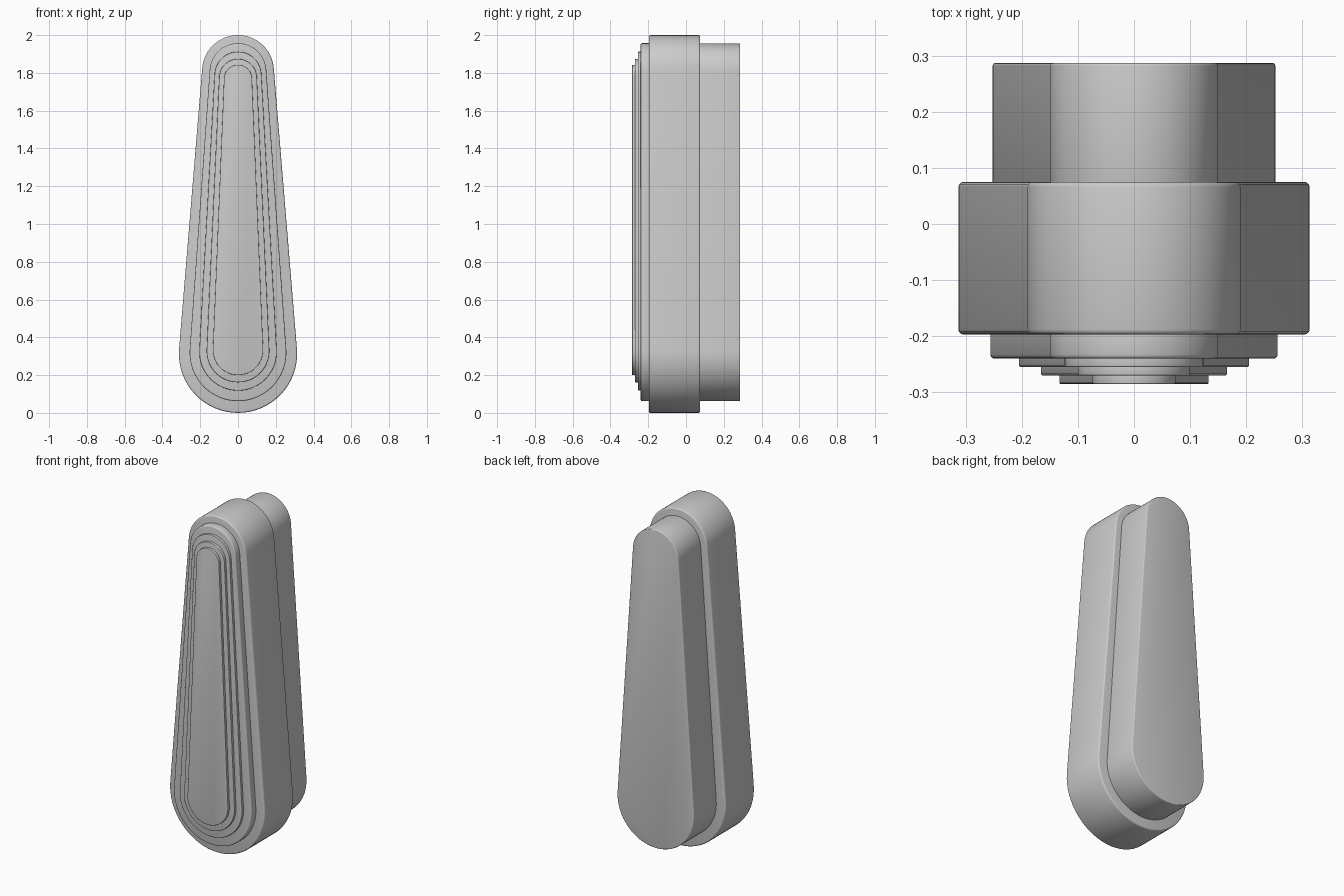
import bpy, bmesh
from math import sin, cos, asin, pi, radians

if "Cube" in bpy.data.objects:
    bpy.data.objects.remove(bpy.data.objects["Cube"])

ARC = 32      # segments per end arc
ROUND = 3     # segments on each softened rim


def teardrop(half_bottom, r_top, z0, z1, inset):
    """Outline of two tangent circles (wide at the bottom), as (x, z) points."""
    rb, rt = half_bottom - inset, r_top - inset
    cb, ct = z0 + half_bottom, z1 - r_top
    a = asin((rb - rt) / (ct - cb))
    pts = []
    for c, r, start, end in ((ct, rt, a, pi - a), (cb, rb, pi - a, 2 * pi + a)):
        for i in range(ARC + 1):
            t = start + (end - start) * i / ARC
            pts.append((r * cos(t), c + r * sin(t)))
    return pts


def slab(name, half_bottom, r_top, z0, z1, y0, y1, rim):
    """Teardrop plate between y0 (front) and y1 (back) with softened rims."""
    steps = [i / ROUND * pi / 2 for i in range(ROUND + 1)]
    rings = [(rim * (1 - sin(t)), y0 + rim * (1 - cos(t))) for t in steps]
    rings += [(rim * (1 - cos(t)), y1 - rim * (1 - sin(t))) for t in steps]
    bm = bmesh.new()
    loops = [[bm.verts.new((x, y, z))
              for x, z in teardrop(half_bottom, r_top, z0, z1, inset)]
             for inset, y in rings]
    n = len(loops[0])
    for a, b in zip(loops, loops[1:]):
        for i in range(n):
            j = (i + 1) % n
            bm.faces.new((a[i], a[j], b[j], b[i]))
    bm.faces.new(loops[0])
    bm.faces.new(loops[-1])
    bmesh.ops.recalc_face_normals(bm, faces=bm.faces)
    me = bpy.data.meshes.new(name)
    bm.to_mesh(me)
    bm.free()
    ob = bpy.data.objects.new(name, me)
    bpy.context.collection.objects.link(ob)
    bpy.context.view_layer.objects.active = ob
    ob.select_set(True)
    bpy.ops.object.shade_smooth_by_angle(angle=radians(35))
    ob.select_set(False)


# main body and the narrower plug behind it
slab("body", 0.313, 0.19, 0.0, 2.0, -0.197, 0.075, 0.009)
slab("back_plug", 0.252, 0.15, 0.062, 1.955, 0.06, 0.287, 0.005)

# stepped layers on the front
slab("front_step_1", 0.256, 0.15, 0.062, 1.957, -0.240, -0.185, 0.007)
slab("front_step_2", 0.205, 0.124, 0.118, 1.912, -0.255, -0.230, 0.003)
slab("front_step_3", 0.166, 0.100, 0.162, 1.874, -0.270, -0.245, 0.003)
slab("front_panel", 0.133, 0.074, 0.200, 1.843, -0.285, -0.260, 0.002)
